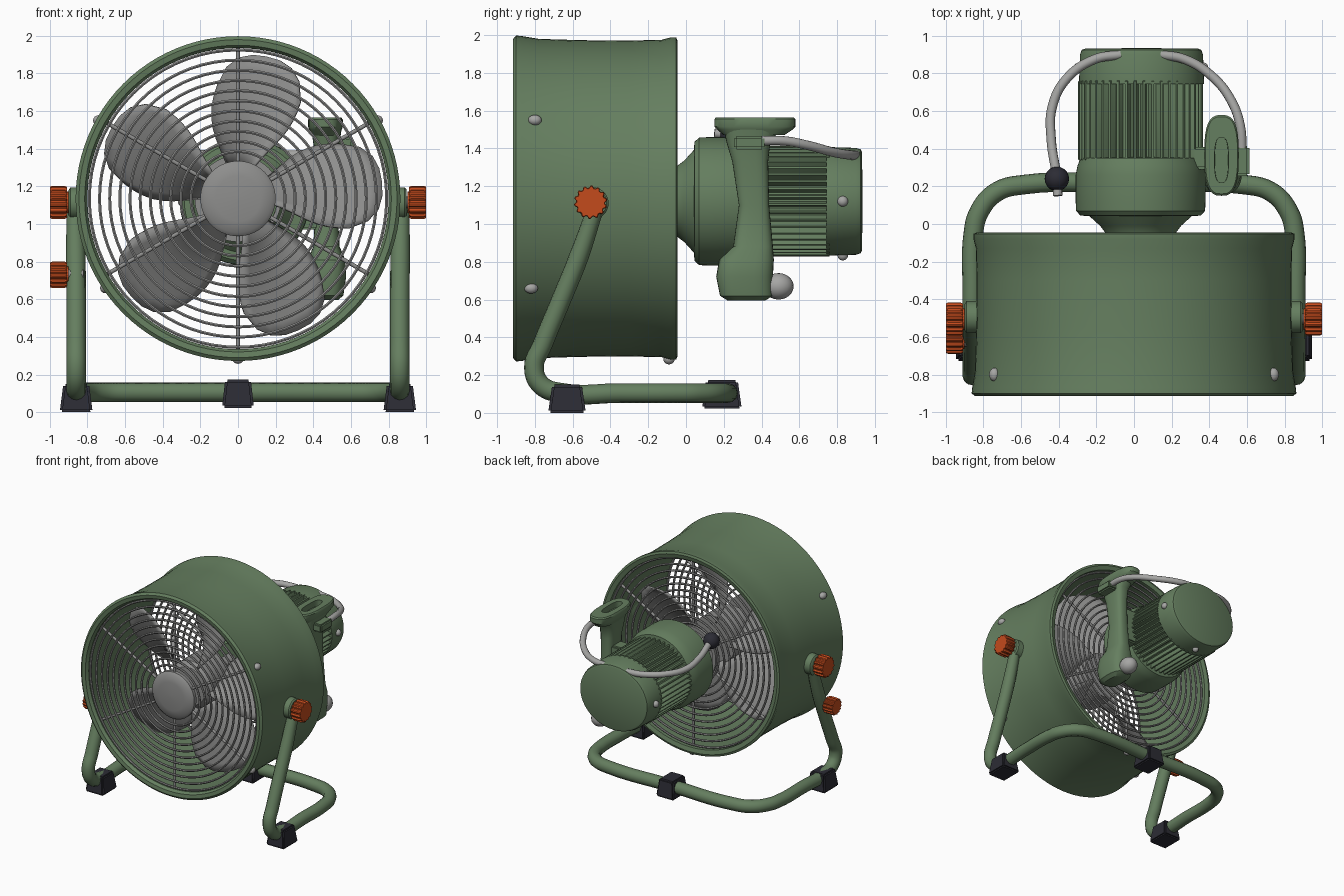
import bpy, bmesh, math
from math import sin, cos, pi, radians
from mathutils import Vector, Matrix

if "Cube" in bpy.data.objects:
    bpy.data.objects.remove(bpy.data.objects["Cube"], do_unlink=True)


def material(name, rgb):
    m = bpy.data.materials.new(name)
    m.use_nodes = True
    m.diffuse_color = (*rgb, 1)
    bsdf = m.node_tree.nodes["Principled BSDF"]
    bsdf.inputs["Base Color"].default_value = (*rgb, 1)
    bsdf.inputs["Roughness"].default_value = 0.6
    return m


GREEN = material("sage_green", (0.13, 0.21, 0.115))
GREY = material("metal_grey", (0.27, 0.27, 0.265))
PALE = material("pale_grey", (0.38, 0.38, 0.37))
ORANGE = material("knob_orange", (0.55, 0.07, 0.012))
DARK = material("dark_rubber", (0.025, 0.025, 0.035))
AXIS = 1.135                     # height of the fan axis
TO_X = Matrix.Rotation(-pi / 2, 4, 'Z')   # turns the y axis onto x


def finish(name, bm, mat, angle=35):
    bmesh.ops.recalc_face_normals(bm, faces=bm.faces)
    me = bpy.data.meshes.new(name)
    bm.to_mesh(me)
    bm.free()
    me.materials.append(mat)
    me.shade_smooth()
    me.set_sharp_from_angle(angle=radians(angle))
    ob = bpy.data.objects.new(name, me)
    bpy.context.collection.objects.link(ob)
    return ob


def loft(name, loops, mat, closed=False, angle=35):
    """Skin a row of vertex loops; cap the ends unless the row is closed."""
    bm = bmesh.new()
    rows = [[bm.verts.new(p) for p in loop] for loop in loops]
    pairs = list(zip(rows, rows[1:])) + ([(rows[-1], rows[0])] if closed else [])
    n = len(rows[0])
    for a, b in pairs:
        for i in range(n):
            j = (i + 1) % n
            bm.faces.new((a[i], a[j], b[j], b[i]))
    if not closed:
        bm.faces.new(rows[0])
        bm.faces.new(rows[-1])
    return finish(name, bm, mat, angle)


def lathe(name, profile, mat, cx=0, cz=AXIS, sz=1, n=64, closed=False):
    """Spin (radius, y) points round the y axis."""
    loops = [[(cx + r * cos(2 * pi * i / n), y, cz + sz * r * sin(2 * pi * i / n))
              for i in range(n)] for r, y in profile]
    return loft(name, loops, mat, closed)


def gear(name, y0, y1, r_in, r_out, teeth, mat, sz=1):
    """Fluted cylinder along y."""
    radii = [r_in, r_in, r_out, r_out]
    angs = [2 * pi * i / (4 * teeth) for i in range(4 * teeth)]
    ring = lambda y, k: [(k * radii[i % 4] * cos(a), y, k * sz * radii[i % 4] * sin(a))
                         for i, a in enumerate(angs)]
    c = 0.012
    return loft(name, [ring(y0, .94), ring(y0 + c, 1), ring(y1 - c, 1), ring(y1, .94)],
                mat, angle=25)


def tube(name, points, radius, mat, cyclic=False, smooth=True, sides=4):
    """Round wire along a path, turned into a mesh; points may carry a radius scale."""
    cu = bpy.data.curves.new(name, 'CURVE')
    cu.dimensions = '3D'
    cu.bevel_depth, cu.bevel_resolution, cu.use_fill_caps = radius, sides, True
    cu.resolution_u = 8
    sp = cu.splines.new('BEZIER' if smooth else 'POLY')
    pts = sp.bezier_points if smooth else sp.points
    pts.add(len(points) - 1)
    for q, p in zip(pts, points):
        q.co = p[:3] if smooth else (*p[:3], 1)
        q.radius = p[3] if len(p) > 3 else 1
        if smooth:
            q.handle_left_type = q.handle_right_type = 'AUTO'
    sp.use_cyclic_u = cyclic
    tmp = bpy.data.objects.new(name + "_path", cu)
    bpy.context.collection.objects.link(tmp)
    dg = bpy.context.evaluated_depsgraph_get()
    me = bpy.data.meshes.new_from_object(tmp.evaluated_get(dg))
    bpy.data.objects.remove(tmp, do_unlink=True)
    bm = bmesh.new()
    bm.from_mesh(me)
    bpy.data.meshes.remove(me)
    return finish(name, bm, mat, 50)


def ball(name, pos, scale, mat):
    bm = bmesh.new()
    bmesh.ops.create_uvsphere(bm, u_segments=20, v_segments=12, radius=1)
    bmesh.ops.transform(bm, matrix=Matrix.LocRotScale(Vector(pos), None, Vector(scale)), verts=bm.verts)
    return finish(name, bm, mat, 60)


def block(name, pos, size, mat, taper=1.0, bevel=0.012):
    bm = bmesh.new()
    bmesh.ops.create_cube(bm, size=1)
    for v in bm.verts:
        k = taper if v.co.z > 0 else 1
        v.co = Vector((v.co.x * size[0] * k, v.co.y * size[1] * k, v.co.z * size[2])) + Vector(pos)
    bmesh.ops.bevel(bm, geom=bm.edges[:], offset=bevel, segments=2, affect='EDGES')
    return finish(name, bm, mat, 30)


# Drum shell with rolled lips
lathe("drum_shell", [(.80, -.885), (.815, -.91), (.845, -.915), (.863, -.90), (.860, -.87),
                     (.845, -.78), (.838, -.55), (.836, -.3), (.840, -.13), (.853, -.08),
                     (.853, -.052), (.835, -.045), (.80, -.055), (.80, -.09), (.81, -.15),
                     (.812, -.5), (.81, -.82)], GREEN, n=96, closed=True)

# Wire guards
for side, y in (("front", -.875), ("back", -.085)):
    for k in range(11):
        r = .25 + .054 * k
        ring = [(r * cos(i * pi / 36), y, AXIS + r * sin(i * pi / 36)) for i in range(72)]
        tube(f"{side}_guard_ring_{k}", ring, .009, GREY, cyclic=True, smooth=False, sides=1)
    for k in range(6):
        d = Vector((cos(k * pi / 3 + pi / 2), 0, sin(k * pi / 3 + pi / 2)))
        o = Vector((0, y + (.015 if side == "front" else -.015), AXIS))
        tube(f"{side}_guard_spoke_{k}", [o + d * .17, o + d * .82], .011, GREY, smooth=False, sides=2)
lathe("guard_hub_plate", [(.01, -.912), (.12, -.908), (.18, -.898), (.2, -.88), (.2, -.85), (.01, -.85)], GREY)
lathe("back_guard_collar", [(.2, -.095), (.23, -.095), (.23, -.075), (.2, -.075)], GREY, closed=True)

# Fan rotor
lathe("fan_hub", [(.01, -.68), (.16, -.67), (.2, -.63), (.2, -.38), (.01, -.38)], GREY)
lathe("fan_shaft", [(.06, -.4), (.06, -.02)], GREY, n=24)
for k in range(5):
    bm = bmesh.new()
    grid = []
    for i in range(9):
        t = i / 8
        row = []
        for j in range(9):
            s = j / 8 - .5
            r = .18 + t * (.59 - .16 * abs(2 * s) ** 3)
            a = radians(82 + 72 * k) + s * (.75 + .2 * sin(pi * t)) + .12 * (.5 - t)
            row.append(bm.verts.new((r * cos(a), -.5 + s * (.34 - .1 * t), AXIS + r * sin(a))))
        grid.append(row)
    for a, b in zip(grid, grid[1:]):
        for j in range(8):
            bm.faces.new((a[j], a[j + 1], b[j + 1], b[j]))
    blade = finish(f"fan_blade_{k}", bm, GREY)
    mod = blade.modifiers.new("thickness", 'SOLIDIFY')
    mod.thickness, mod.offset = .014, 0

# Motor housing
MX, MZ = .035, 1.12
lathe("motor_collar", [(.17, -.10), (.185, -.05), (.215, -.01), (.27, .04), (.30, .08)], GREEN, MX, MZ)
lathe("motor_bell", [(.25, .04), (.32, .045), (.343, .07), (.345, .12), (.345, .26), (.335, .31),
                     (.32, .35), (.2, .36)], GREEN, MX, MZ, sz=.985)
fins = gear("motor_cooling_fins", .33, .77, .292, .332, 44, GREEN, sz=.88)
fins.location = (MX, 0, MZ)
lathe("motor_end_cap", [(.2, .74), (.332, .745), (.332, .76), (.327, .90), (.318, .925), (.30, .932),
                        (.01, .935)], GREEN, MX + .005, MZ, sz=.865)
for k, (x, z) in enumerate([(.37, 1.12), (-.295, 1.12), (.04, .835)]):
    ball(f"motor_bolt_{k}", (x, .83, z), (.025, .028, .028), PALE)


# Junction box on the side of the motor, oval sections by height
def oval_loft(name, rows, cx, mat):
    def loop(z, cy, hy, hx):
        pts = []
        for i in range(32):
            c, s = cos(i * pi / 16), sin(i * pi / 16)
            pts.append((cx + hx * math.copysign(abs(c) ** .7, c),
                        cy + hy * math.copysign(abs(s) ** .7, s), z))
        return pts
    return loft(name, [loop(*r) for r in rows], mat)


oval_loft("junction_arm", [(.595, .32, .10, .06), (.62, .32, .14, .09), (.72, .31, .15, .105),
                           (.81, .32, .145, .10), (.88, .355, .105, .07), (1.1, .36, .08, .058),
                           (1.33, .34, .095, .06), (1.43, .33, .115, .07), (1.5, .35, .15, .08)], .47, GREEN)
oval_loft("junction_top", [(1.47, .36, .16, .07), (1.5, .365, .2, .085), (1.515, .365, .215, .092),
                           (1.555, .365, .215, .092), (1.565, .365, .205, .085), (1.565, .34, .12, .037),
                           (1.515, .34, .12, .035)], .465, GREEN)
block("junction_bracket", (.39, .35, 1.12), (.16, .12, .3), GREEN)
block("cable_connector", (.57, .335, 1.43), (.085, .16, .07), GREEN)
ball("grey_plug", (.47, .49, .67), (.07, .08, .07), PALE)

# Cables
tube("right_cable", [(.14, .90, 1.365), (.27, .875, 1.365), (.42, .78, 1.38), (.52, .65, 1.415),
                     (.565, .52, 1.44), (.575, .38, 1.44)], .025, PALE)
tube("left_cable", [(-.07, .90, 1.365), (-.21, .875, 1.37), (-.36, .77, 1.375), (-.435, .62, 1.38),
                    (-.44, .45, 1.41), (-.41, .24, 1.47), (-.405, .15, 1.48)], .025, PALE)
ball("cable_grip", (-.41, .24, 1.47), (.065, .065, .065), DARK)

# Tubular stand: one half path, mirrored
half = [(.868, -.48, 1.08, .85), (.862, -.57, .82), (.86, -.66, .6), (.86, -.76, .36), (.86, -.805, .24),
        (.86, -.765, .145), (.86, -.65, .105), (.86, -.35, .105), (.855, -.06, .105), (.825, .06, .105),
        (.73, .17, .105), (.58, .21, .105)]
other = [(-p[0], *p[1:]) for p in reversed(half)]
tube("stand_tube", half + [(0, .21, .105)] + other, .052, GREEN)

# Rubber feet
for s, side in ((1, "left"), (-1, "right")):
    block(f"{side}_front_foot", (s * .86, -.63, .075), (.175, .2, .15), DARK, taper=.78)
block("back_foot", (0, .19, .098), (.17, .21, .15), DARK, taper=.8)

# Pivot plates, knobs and drum bolts
for s, side in ((1, "left"), (-1, "right")):
    knobs = [("pivot", -.505, 1.115, .088)] + ([("lock", -.62, .73, .07)] if s < 0 else [])
    for label, y, z, r in knobs:
        knob = gear(f"{side}_{label}_knob", -.045, .045, r * .88, r, 14, ORANGE)
        knob.matrix_world = Matrix.Translation((s * .955, y, z)) @ TO_X
        cap = lathe(f"{side}_{label}_knob_cap", [(r * .65, -.05), (r * .55, .05)], ORANGE, cz=0, n=24)
        cap.matrix_world = Matrix.Translation((s * .95, y, z)) @ (TO_X if s > 0 else TO_X.inverted())
        stem = lathe(f"{side}_{label}_stem", [(.03, -.06), (.03, .06)], GREY, cz=0, n=16)
        stem.matrix_world = Matrix.Translation((s * .88, y, z)) @ TO_X
    plate = lathe(f"{side}_pivot_plate", [(.07, -.045), (.085, -.035), (.085, .03), (.075, .04)], GREEN, cz=0, n=32)
    plate.matrix_world = Matrix.Translation((s * .855, -.495, 1.11)) @ TO_X
    for k, z in enumerate((1.55, .66)):
        x = math.sqrt(.85 ** 2 - (z - AXIS) ** 2)
        ball(f"{side}_drum_bolt_{k}", (s * x, -.8 if k == 0 else -.82, z), (.028, .036, .028), PALE)
ball("bottom_drum_bolt", (0, -.09, .285), (.03, .03, .028), PALE)
